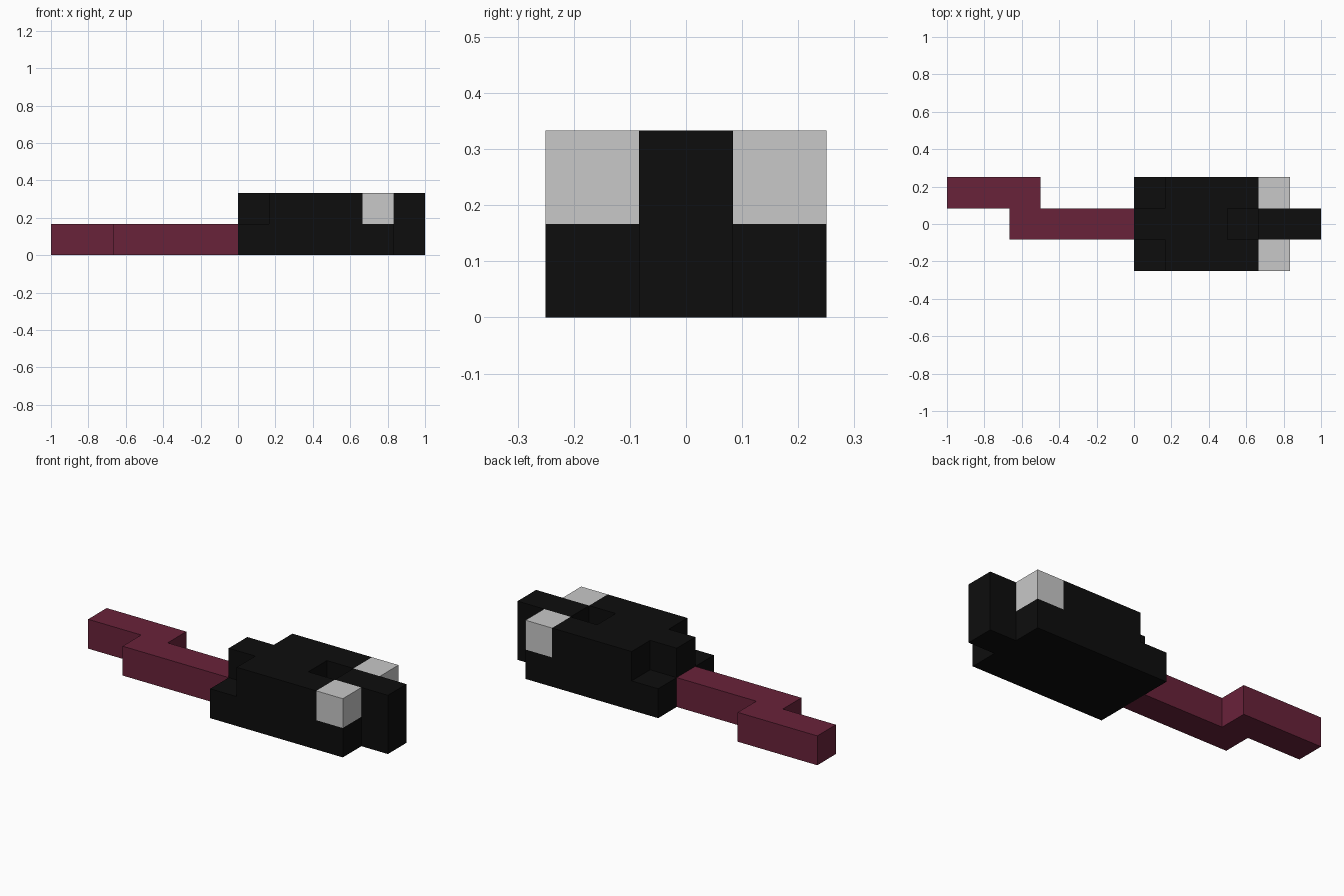
import bpy, bmesh, math
from mathutils import Vector

if "Cube" in bpy.data.objects:
    bpy.data.objects.remove(bpy.data.objects["Cube"])

U = 1 / 6  # edge of one block


def material(name, rgb):
    m = bpy.data.materials.new(name)
    m.diffuse_color = (*rgb, 1)
    m.use_nodes = True
    m.node_tree.nodes["Principled BSDF"].inputs["Base Color"].default_value = m.diffuse_color
    return m


black = material("black fur", (0.004, 0.004, 0.004))
grey = material("light grey", (0.58, 0.58, 0.58))
maroon = material("maroon", (0.141, 0.016, 0.042))


def cells(x, y, z):
    """Blocks in half-open index ranges; y index 0 is the front (-y) row."""
    return {(i, j, k) for i in range(*x) for j in range(*y) for k in range(*z)}


# Body: full lower layer, upper layer with stepped rear corners, and a snout
body = cells((0, 5), (0, 3), (0, 1)) | cells((1, 4), (0, 3), (1, 2))
body |= cells((0, 1), (1, 2), (1, 2)) | cells((4, 6), (1, 2), (0, 2))
body -= {(3, 1, 1)}  # dip in the back of the head
# Side blocks of the head
left = {(4, 2, 1)}
right = {(4, 0, 1)}
# Kinked tail
tail = cells((-4, 0), (1, 2), (0, 1)) | cells((-6, -3), (2, 3), (0, 1))
filled = body | left | right | tail


def build(name, part, mat):
    """Make only the exposed faces of a group of blocks."""
    bm = bmesh.new()
    for c in part:
        centre = Vector((c[0] + 0.5, c[1] - 1, c[2] + 0.5)) * U
        for axis in range(3):
            for s in (-1, 1):
                n = [0, 0, 0]
                n[axis] = s
                if tuple(a + b for a, b in zip(c, n)) in filled:
                    continue
                n = Vector(n)
                a = Vector((0, 0, 0))
                a[(axis + 1) % 3] = 1
                b = n.cross(a)
                corners = [a + b, b - a, -a - b, a - b]
                bm.faces.new([bm.verts.new(centre + (n + p) * U / 2) for p in corners])
    bmesh.ops.remove_doubles(bm, verts=bm.verts, dist=1e-4)
    bmesh.ops.dissolve_limit(bm, angle_limit=math.radians(1), verts=bm.verts, edges=bm.edges)
    me = bpy.data.meshes.new(name)
    bm.to_mesh(me)
    bm.free()
    me.materials.append(mat)
    bpy.context.collection.objects.link(bpy.data.objects.new(name, me))


build("body", body, black)
build("left_ear", left, grey)
build("right_ear", right, grey)
build("tail", tail, maroon)
